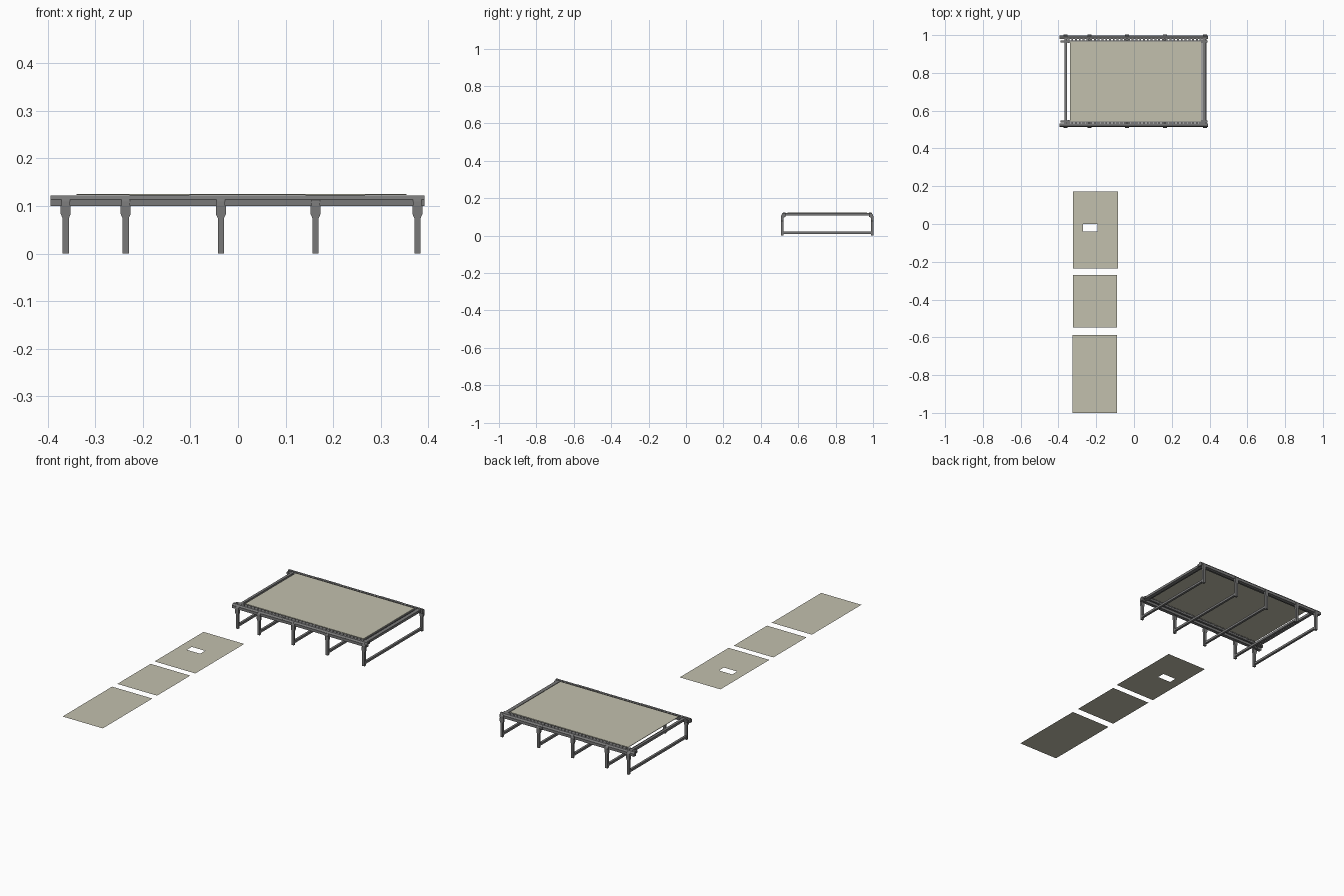
import bpy, bmesh
from mathutils import Vector

if "Cube" in bpy.data.objects:
    bpy.data.objects.remove(bpy.data.objects["Cube"])

CY = 0.755  # middle line of the frame in y


def material(name, rgb):
    m = bpy.data.materials.new(name)
    m.diffuse_color = (*rgb, 1)
    m.use_nodes = True
    m.node_tree.nodes["Principled BSDF"].inputs["Base Color"].default_value = m.diffuse_color
    return m


METAL = material("grey metal", (0.19, 0.19, 0.19))
CLOTH = material("beige canvas", (0.54, 0.525, 0.42))


def finish(name, bm, mat):
    if mat is METAL:
        bmesh.ops.recalc_face_normals(bm, faces=bm.faces)
    me = bpy.data.meshes.new(name)
    bm.to_mesh(me)
    bm.free()
    me.materials.append(mat)
    ob = bpy.data.objects.new(name, me)
    bpy.context.collection.objects.link(ob)
    return ob


def prism(bm, pts, offset):
    """Extrude a closed outline along an offset vector."""
    f = bm.faces.new([bm.verts.new(p) for p in pts])
    r = bmesh.ops.extrude_face_region(bm, geom=[f], use_keep_orig=True)
    vs = [v for v in r["geom"] if isinstance(v, bmesh.types.BMVert)]
    bmesh.ops.translate(bm, verts=vs, vec=Vector(offset))


def box(bm, x0, x1, y0, y1, z0, z1):
    prism(bm, [(x0, y0, z0), (x1, y0, z0), (x1, y1, z0), (x0, y1, z0)], (0, 0, z1 - z0))


def rail_outline(x, s, g=0.0):
    """Chamfered rail section; d is the distance outwards from the middle line."""
    pts = [(0.224 - g, 0.100 - g), (0.242 + g, 0.100 - g), (0.242 + g, 0.114),
           (0.235 + g, 0.122 + g), (0.224 - g, 0.122 + g)]
    return [(x, CY + s * d, z) for d, z in pts]


LEGS = [-0.362, -0.236, -0.036, 0.163, 0.377]

for s, side in ((-1, "front"), (1, "back")):
    # outer rail with joining sleeves
    bm = bmesh.new()
    prism(bm, rail_outline(-0.394, s), (0.786, 0, 0))
    finish(side + "_rail", bm, METAL)
    bm = bmesh.new()
    for a, b in ((-0.228, -0.167), (-0.167, -0.102), (0.142, 0.205), (0.205, 0.267)):
        prism(bm, rail_outline(a, s, 0.0007), (b - a, 0, 0))
    finish(side + "_rail_sleeves", bm, METAL)

    # inner lacing bar and the row of small hooks
    bm = bmesh.new()
    box(bm, -0.39, 0.388, CY + s * 0.206, CY + s * 0.217, 0.108, 0.119)
    finish(side + "_lacing_bar", bm, METAL)
    bm = bmesh.new()
    for i in range(36):
        x = -0.352 + i * 0.02
        box(bm, x, x + 0.010, CY + s * 0.204, CY + s * 0.226, 0.117, 0.1215)
    finish(side + "_lacing_hooks", bm, METAL)

    # legs with widened brackets, curving in under the rail
    for i, x in enumerate(LEGS):
        bm = bmesh.new()
        half = [(0.0065, 0.0), (0.0065, 0.074), (0.0105, 0.083), (0.0105, 0.101)]
        outline = half + [(-a, z) for a, z in reversed(half)]
        prism(bm, [(x + a, CY + s * 0.235, z) for a, z in outline], (0, s * 0.012, 0))
        bend = [(0.247, 0.098), (0.2455, 0.109), (0.239, 0.118), (0.228, 0.120), (0.228, 0.098)]
        prism(bm, [(x - 0.009, CY + s * d, z) for d, z in bend], (0.018, 0, 0))
        finish(f"{side}_leg_{i + 1}", bm, METAL)

# bottom bars joining each pair of legs
for i, x in enumerate(LEGS):
    bm = bmesh.new()
    box(bm, x - 0.006, x + 0.006, CY - 0.238, CY + 0.238, 0.009, 0.021)
    finish(f"foot_bar_{i + 1}", bm, METAL)

# top cross bars at both ends
for name, x0, x1 in (("left_end_bar", -0.369, -0.355), ("right_end_bar", 0.362, 0.382)):
    bm = bmesh.new()
    box(bm, x0, x1, CY - 0.226, CY + 0.226, 0.107, 0.120)
    finish(name, bm, METAL)
bm = bmesh.new()
box(bm, 0.350, 0.357, CY - 0.21, CY + 0.21, 0.113, 0.120)
finish("sheet_edge_rod", bm, METAL)

# stretched sheet on the frame
bm = bmesh.new()
box(bm, -0.339, 0.354, CY - 0.212, CY + 0.212, 0.1225, 0.125)
bmesh.ops.recalc_face_normals(bm, faces=bm.faces)
finish("stretched_sheet", bm, CLOTH)


def rect(bm, x0, x1, y0, y1, z=0.122):
    return [bm.verts.new(p) for p in ((x0, y0, z), (x1, y0, z), (x1, y1, z), (x0, y1, z))]


# loose flat sheets
for name, dims in (("loose_sheet_short", (-0.322, -0.09, -0.547, -0.27)),
                   ("loose_sheet_long", (-0.325, -0.09, -1.0, -0.587))):
    bm = bmesh.new()
    bm.faces.new(rect(bm, *dims))
    finish(name, bm, CLOTH)

# loose sheet with a slot cut through it
bm = bmesh.new()
outer = rect(bm, -0.322, -0.084, -0.236, 0.172)
inner = rect(bm, -0.271, -0.193, -0.040, 0.001)
for i in range(4):
    j = (i + 1) % 4
    bm.faces.new((outer[i], outer[j], inner[j], inner[i]))
finish("loose_sheet_slotted", bm, CLOTH)
